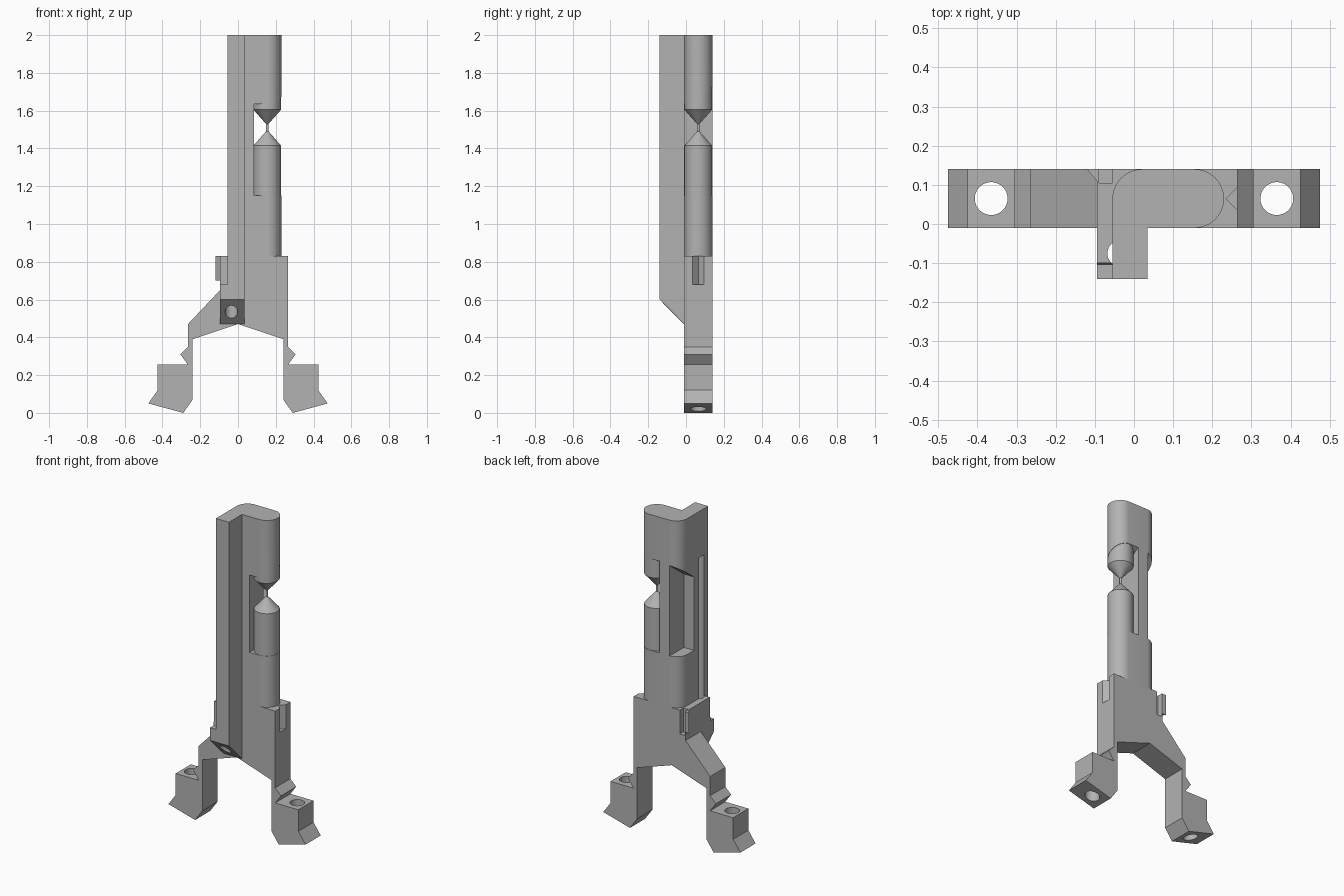
import bpy, bmesh
from math import cos, sin, pi, radians
from mathutils import Vector

if "Cube" in bpy.data.objects:
    bpy.data.objects.remove(bpy.data.objects["Cube"])

grey = bpy.data.materials.new("plain grey")
grey.use_nodes = True
grey.diffuse_color = (0.45, 0.45, 0.45, 1)
grey.node_tree.nodes["Principled BSDF"].inputs["Base Color"].default_value = (0.45, 0.45, 0.45, 1)

FRONT, BACK = -0.01, 0.14
MID = (FRONT + BACK) / 2
TOP, SHOULDER = 2.0, 0.83
BARREL_X, BARREL_R = 0.155, 0.075


def finish(name, bm):
    bmesh.ops.recalc_face_normals(bm, faces=bm.faces)
    mesh = bpy.data.meshes.new(name)
    bm.to_mesh(mesh)
    bm.free()
    mesh.materials.append(grey)
    ob = bpy.data.objects.new(name, mesh)
    bpy.context.collection.objects.link(ob)
    return ob


def prism(name, axis, points, lo, hi):
    """Extrude a 2D outline along one axis; the outline uses the other two axes in order."""
    def place(p, t):
        co = list(p)
        co.insert("xyz".index(axis), t)
        return co
    bm = bmesh.new()
    face = bm.faces.new([bm.verts.new(place(p, lo)) for p in points])
    moved = bmesh.ops.extrude_face_region(bm, geom=[face])["geom"]
    shift = Vector(place((0, 0), hi - lo))
    bmesh.ops.translate(bm, vec=shift, verts=[v for v in moved if isinstance(v, bmesh.types.BMVert)])
    return finish(name, bm)


def box(name, x, y, lo, hi):
    return prism(name, "z", [(x[0], y[0]), (x[1], y[0]), (x[1], y[1]), (x[0], y[1])], lo, hi)


def arc(cx, cy, r, start, end, steps=24):
    angles = [radians(start + (end - start) * i / steps) for i in range(steps + 1)]
    return [(cx + r * cos(a), cy + r * sin(a)) for a in angles]


def rod(name, x, y, r, lo, hi):
    return prism(name, "z", arc(x, y, r, 0, 352.5, 47), lo, hi)


def cut(ob, cutters):
    for c in cutters:
        c.hide_render = True
        mod = ob.modifiers.new("cut", "BOOLEAN")
        mod.operation, mod.solver, mod.object = "DIFFERENCE", "EXACT", c
    bpy.context.view_layer.update()
    graph = bpy.context.evaluated_depsgraph_get()
    mesh = bpy.data.meshes.new_from_object(ob.evaluated_get(graph))
    ob.modifiers.clear()
    ob.data = mesh


# Forked base plate with both feet, outline in x and z
leg = [(0.265, 0.35), (0.305, 0.31), (0.265, 0.255), (0.425, 0.255), (0.425, 0.12),
       (0.475, 0.05), (0.29, 0), (0.24, 0.07), (0.24, 0.39)]
outline = ([(0.265, SHOULDER)] + leg + [(0, 0.47)] + [(-x, z) for x, z in reversed(leg)]
           + [(-0.265, 0.47), (-0.095, 0.65), (-0.095, SHOULDER)])
base = prism("forked_base", "y", outline, FRONT, BACK)

# Foot bores, V groove and clip slot
base_cutters = [rod("foot_bore_cutter", s * 0.365, MID, 0.042, -0.1, 0.5) for s in (-1, 1)]
base_cutters.append(prism("v_groove_cutter", "z",
                          [(0.235, MID), (0.275, MID - 0.04), (0.275, MID + 0.04)], 0.68, 0.9))
base_cutters.append(box("clip_slot_cutter", (-0.09, -0.055), (0.105, 0.2), 0.68, 0.9))
cut(base, base_cutters)

# Small wedge on the clip
prism("clip_wedge", "z", [(-0.095, 0.11), (-0.12, BACK), (-0.095, BACK)], 0.7, SHOULDER)

# Tall column with its front rib
column = prism("column", "z",
               arc(BARREL_X, MID, BARREL_R, -90, 90) + arc(0.02, BACK - 0.075, 0.075, 90, 180, 12)
               + [(-0.055, -0.14), (0.035, -0.14), (0.035, FRONT)], SHOULDER, TOP)

# Lower rib and the stepped flange beside it, outlines in y and z
low = [(FRONT, SHOULDER), (FRONT, 0.47), (-0.14, 0.6)]
rib = prism("lower_rib", "x", low + [(-0.14, SHOULDER)], -0.055, 0.035)
flange = prism("flange", "x", low + [(-0.14, 0.68), (-0.105, 0.68), (-0.1, SHOULDER)], -0.095, -0.055)

# Long bore that opens as a groove along the rib
bore = rod("long_bore_cutter", -0.035, -0.075, 0.033, 0.4, 1.71)


# Slant-topped openings: side window and the gap around the barrel
def opening(name, x0, x1, y0):
    roof = [(y, 1.61 + 0.75 * max(y, 0)) for y in (0.2, y0)]
    return prism(name, "x", [(y0, 1.15), (0.2, 1.15)] + roof, x0, x1)


window = opening("window_cutter", -0.1, 0.015, 0.0)
gap = opening("gap_cutter", 0.085, 0.3, -0.05)
cut(column, [bore, window, gap])
cut(rib, [bore])
cut(flange, [bore])

# Barrel with two cones meeting at a thin neck
profile = [(0, 1.12), (0.073, 1.12), (0.073, 1.415), (0.007, 1.49), (0.007, 1.53),
           (0.073, 1.605), (0.073, 1.8), (0, 1.8)]
bm = bmesh.new()
verts = [bm.verts.new((BARREL_X + r, MID, z)) for r, z in profile]
edges = [bm.edges.new(pair) for pair in zip(verts, verts[1:])]
bmesh.ops.spin(bm, geom=verts + edges, cent=(BARREL_X, MID, 0), axis=(0, 0, 1),
               angle=2 * pi, steps=48, use_duplicate=False)
bmesh.ops.remove_doubles(bm, verts=bm.verts, dist=0.0002)
finish("necked_barrel", bm)

# Remove cutters, then shade the round parts smooth
for ob in list(bpy.data.objects):
    if ob.name.endswith("_cutter") or "_cutter." in ob.name:
        bpy.data.objects.remove(ob)
for ob in bpy.context.collection.objects:
    if ob.type == "MESH":
        ob.select_set(True)
        bpy.context.view_layer.objects.active = ob
bpy.ops.object.shade_smooth_by_angle(angle=radians(25))
